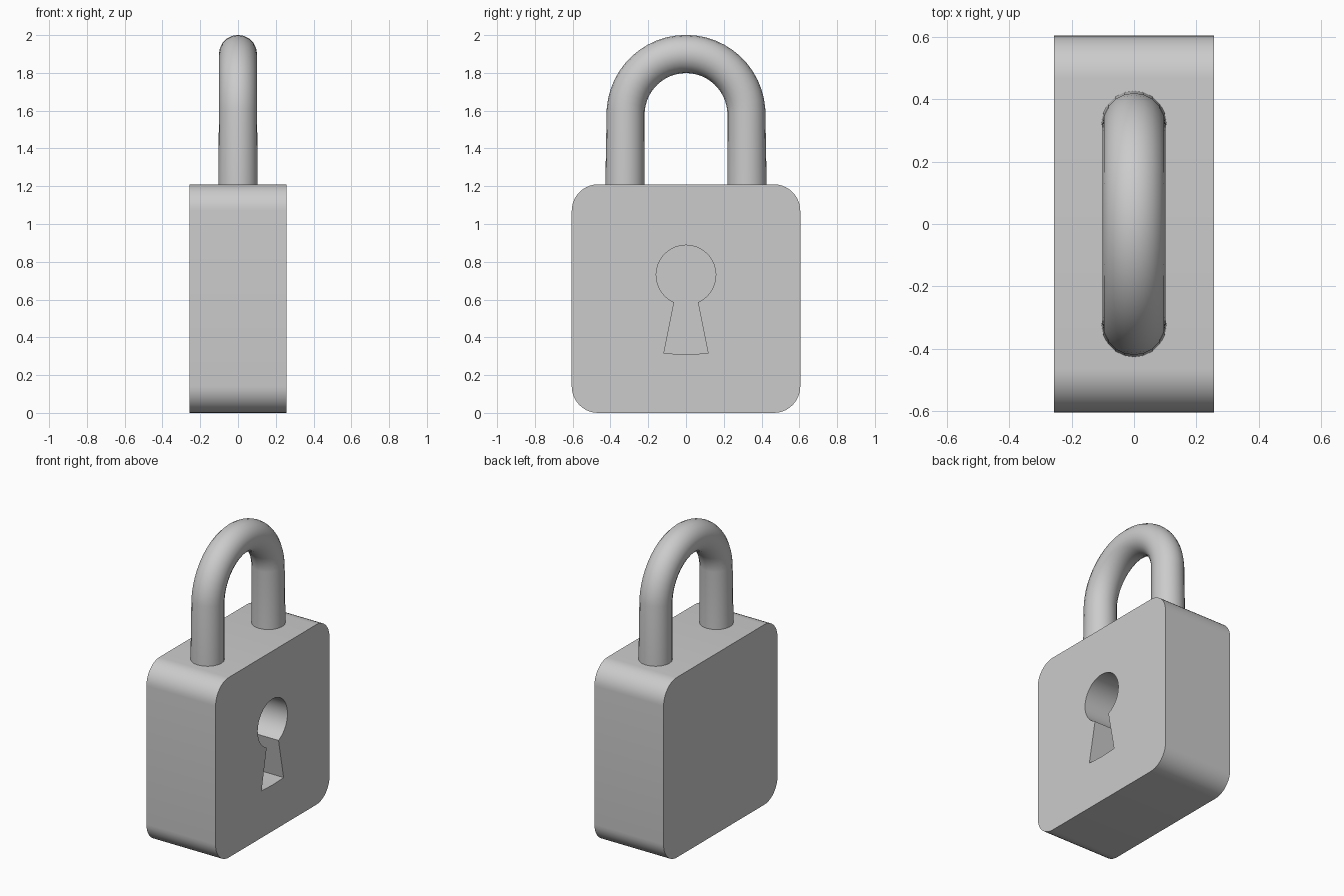
import bpy, bmesh
from math import sin, cos, radians, atan2, pi

if "Cube" in bpy.data.objects:
    bpy.data.objects.remove(bpy.data.objects["Cube"])


def arc(cy, cz, r, a0, a1, n):
    """Points of an arc in the YZ plane, angles in degrees."""
    angles = [radians(a0 + (a1 - a0) * i / n) for i in range(n + 1)]
    return [(cy + r * cos(a), cz + r * sin(a)) for a in angles]


def slab(name, outline, x0, x1):
    """Extrude a closed YZ outline from x0 to x1."""
    bm = bmesh.new()
    face = bm.faces.new([bm.verts.new((x0, y, z)) for y, z in outline])
    ext = bmesh.ops.extrude_face_region(bm, geom=[face])["geom"]
    verts = [v for v in ext if isinstance(v, bmesh.types.BMVert)]
    bmesh.ops.translate(bm, verts=verts, vec=(x1 - x0, 0, 0))
    bmesh.ops.recalc_face_normals(bm, faces=bm.faces)
    mesh = bpy.data.meshes.new(name)
    bm.to_mesh(mesh)
    bm.free()
    obj = bpy.data.objects.new(name, mesh)
    bpy.context.collection.objects.link(obj)
    return obj


def activate(obj):
    bpy.ops.object.select_all(action='DESELECT')
    obj.select_set(True)
    bpy.context.view_layer.objects.active = obj


HALF_X, HALF_Y, HEIGHT, R = 0.257, 0.605, 1.21, 0.14

# Body: rounded square block
outline = []
for i, (sy, top) in enumerate([(1, True), (-1, True), (-1, False), (1, False)]):
    cz = HEIGHT - R if top else R
    outline += arc(sy * (HALF_Y - R), cz, R, 90 * i, 90 * i + 90, 10)
body = slab("lock_body", outline, -HALF_X, HALF_X)

# Keyhole: round top with flared slot, sunk into the right face
a = atan2(-0.145, 0.063) * 180 / pi
keyhole = arc(0, 0.73, 0.158, a, 180 - a, 32)
keyhole += [(-0.117, 0.315), (0, 0.31), (0.117, 0.315)]
cutter = slab("keyhole_cutter", keyhole, -0.04, HALF_X + 0.1)
cutter.hide_render = True
cut = body.modifiers.new("keyhole", 'BOOLEAN')
cut.object = cutter
cut.operation = 'DIFFERENCE'
cut.solver = 'EXACT'
activate(body)
bpy.ops.object.modifier_apply(modifier=cut.name)
bpy.data.objects.remove(cutter)
bpy.ops.object.shade_smooth_by_angle(angle=radians(30))

# Shackle: round bar swept over two legs and an arch
path = [(0.323, 1.12), (0.323, 1.21)]
path += arc(0, 1.58, 0.32, 4, 176, 24)
path += [(-0.323, 1.21), (-0.323, 1.12)]
curve = bpy.data.curves.new("shackle", 'CURVE')
curve.dimensions = '3D'
curve.bevel_depth = 0.101
curve.bevel_resolution = 8
curve.use_fill_caps = True
spline = curve.splines.new('POLY')
spline.points.add(len(path) - 1)
for p, (y, z) in zip(spline.points, path):
    p.co = (0, y, z, 1)
    p.radius = 1.03 if z < 1.3 else 1.0
shackle = bpy.data.objects.new("shackle", curve)
bpy.context.collection.objects.link(shackle)
activate(shackle)
bpy.ops.object.convert(target='MESH')
bpy.ops.object.shade_smooth_by_angle(angle=radians(40))
